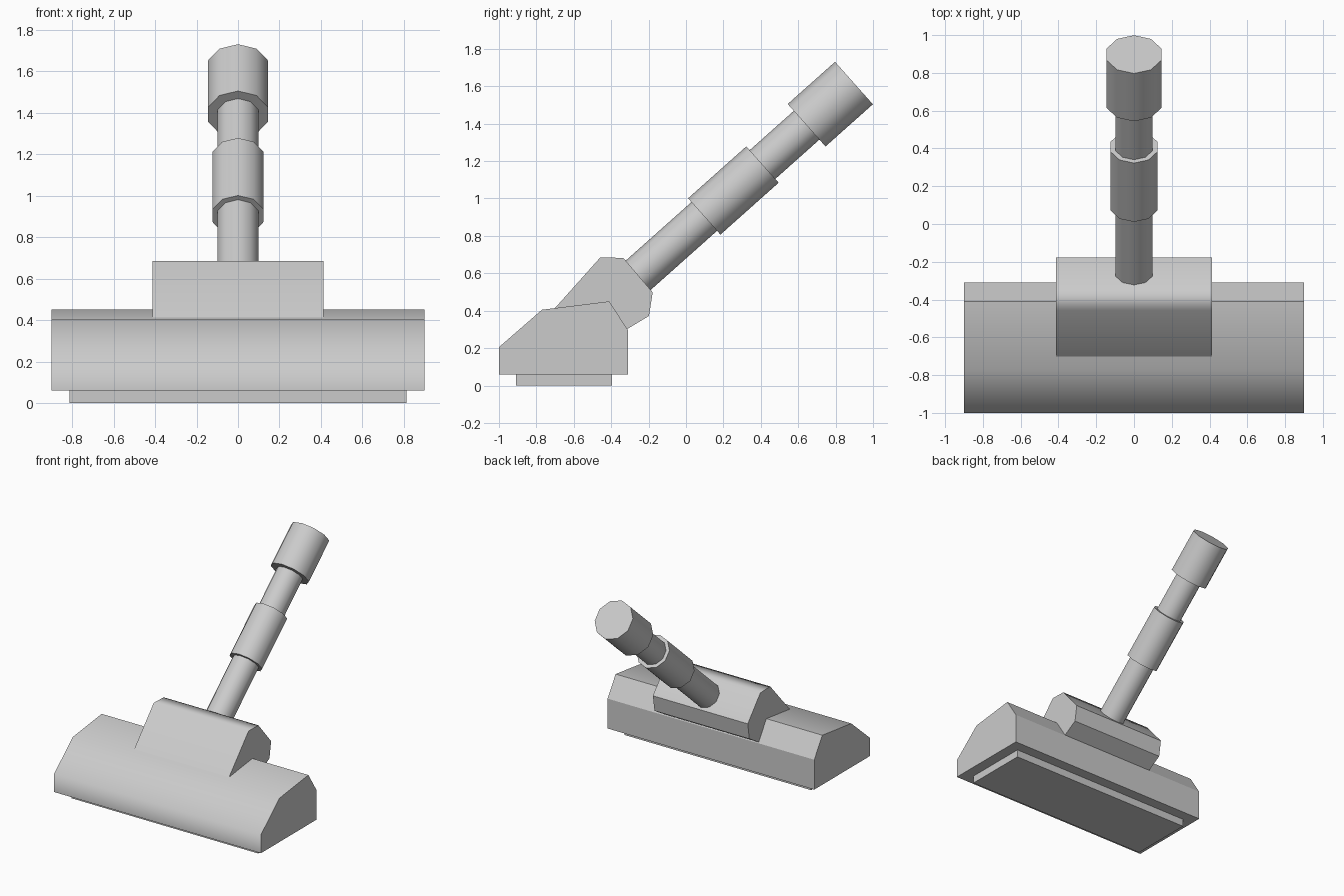
import bpy, bmesh, math
from mathutils import Vector

if "Cube" in bpy.data.objects:
    bpy.data.objects.remove(bpy.data.objects["Cube"])

TILT = math.radians(41.7)                       # rise of the wand
AXIS = Vector((0, math.cos(TILT), math.sin(TILT)))
TIP = Vector((0, 0.898, 1.617))                 # centre of the wand's free end


def finish(name, bm, is_sharp):
    """Smooth-shade the mesh, keep chosen edges sharp, link it."""
    bmesh.ops.recalc_face_normals(bm, faces=bm.faces)
    for f in bm.faces:
        f.smooth = True
    for e in bm.edges:
        e.smooth = not is_sharp(e)
    mesh = bpy.data.meshes.new(name)
    bm.to_mesh(mesh)
    bm.free()
    obj = bpy.data.objects.new(name, mesh)
    bpy.context.collection.objects.link(obj)
    return obj


def extrude_profile(name, points, half_width, soft=()):
    """Side profile (y, z) extruded along x; corners in soft stay smooth."""
    bm = bmesh.new()
    left = [bm.verts.new((-half_width, y, z)) for y, z in points]
    right = [bm.verts.new((half_width, y, z)) for y, z in points]
    bm.faces.new(left)
    bm.faces.new(right[::-1])
    n = len(points)
    for i in range(n):
        j = (i + 1) % n
        bm.faces.new((left[i], right[i], right[j], left[j]))
    soft_pairs = [{left[i], right[i]} for i in soft]
    obj = finish(name, bm, lambda e: set(e.verts) not in soft_pairs)
    mod = obj.modifiers.new("weighted_normals", 'WEIGHTED_NORMAL')
    mod.keep_sharp = True
    return obj


def wand_section(name, radius, start, end):
    """Ten-sided cylinder on the wand axis; start/end measured back from the tip."""
    bm = bmesh.new()
    bmesh.ops.create_cone(bm, cap_ends=True, segments=10, radius1=radius,
                          radius2=radius, depth=end - start)
    obj = finish(name, bm, lambda e: e.calc_face_angle(0) > math.radians(60))
    obj.location = TIP - AXIS * (start + end) / 2
    obj.rotation_euler.x = TILT - math.pi / 2
    return obj


# Floor pad under the head
extrude_profile("floor_pad", [(-0.91, 0), (-0.91, 0.08), (-0.395, 0.08), (-0.395, 0)], 0.813)

# Wide cleaning head
extrude_profile("head", [(-1, 0.06), (-1, 0.205), (-0.77, 0.405), (-0.41, 0.45),
                         (-0.31, 0.295), (-0.31, 0.06)], 0.90, soft=(1, 2))

# Tilted neck block, sunk into the head
extrude_profile("neck", [(-0.74, 0.37), (-0.458, 0.685), (-0.335, 0.682), (-0.178, 0.498),
                         (-0.198, 0.372), (-0.45, 0.22)], 0.413, soft=(1, 2))

# Wand with its sleeve and end grip
wand_section("wand_tube", 0.103, 0.2, 1.62)
wand_section("wand_sleeve", 0.130, 0.655, 1.072)
wand_section("end_grip", 0.152, 0.0, 0.339)
